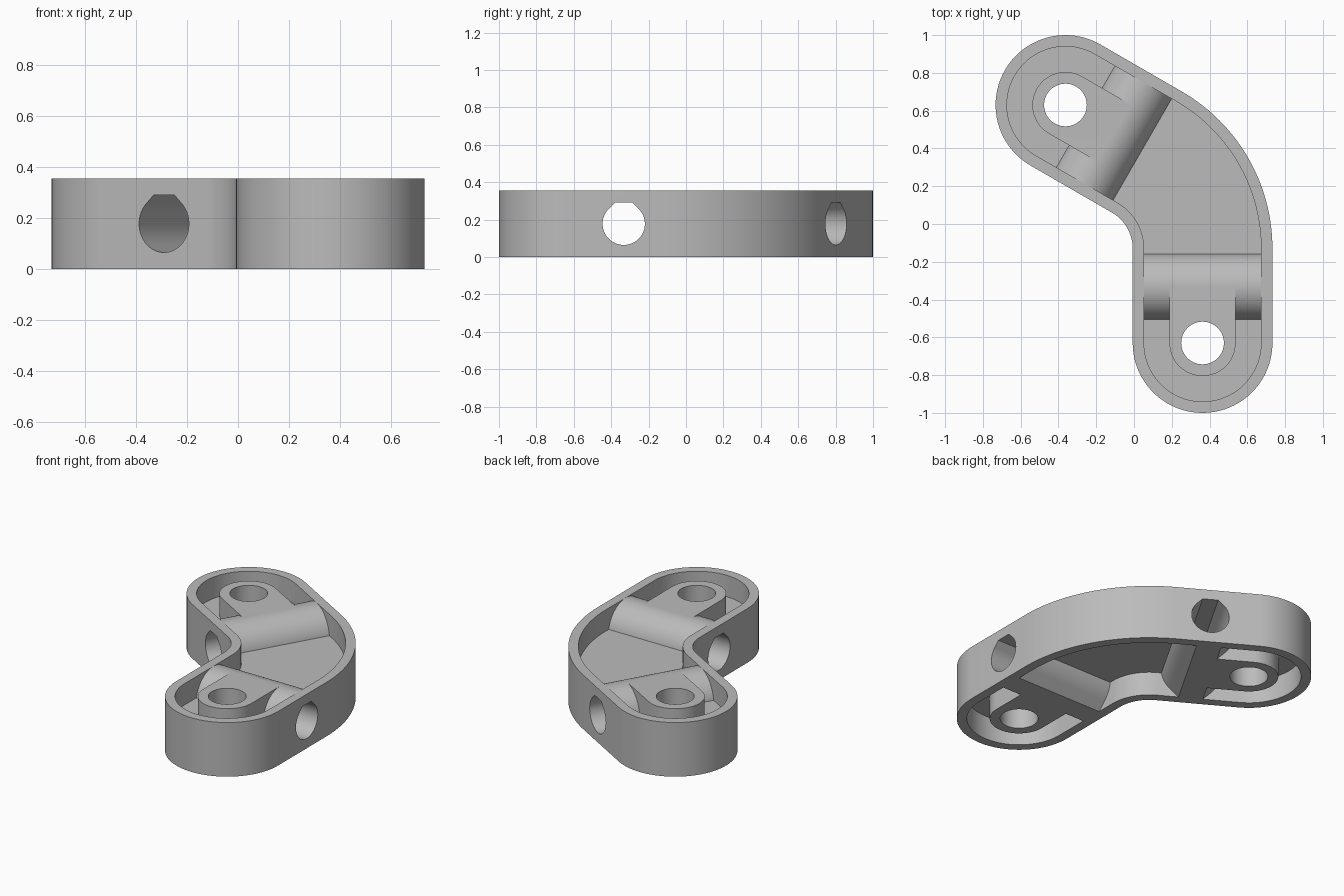
import bpy, bmesh
from math import radians, cos, sin
from mathutils import Matrix, Vector

cube = bpy.data.objects.get("Cube")
if cube:
    bpy.data.objects.remove(cube, do_unlink=True)

HEIGHT = 0.355
MID = HEIGHT / 2
END = Vector((0.363, -0.63))       # pin centre of the front arm
BEND = Vector((-0.227, -0.13))     # centre of the bend
BEND_R = 0.59
OUTER, INNER = 0.37, 0.31          # half widths of the frame wall
BOSS_R, HOLE_R = 0.175, 0.113
CROSS = 0.297                      # distance from pin hole to cross tube

grey = bpy.data.materials.new("light grey")
grey.use_nodes = True
grey.diffuse_color = (0.5, 0.5, 0.5, 1)
grey.node_tree.nodes["Principled BSDF"].inputs["Base Color"].default_value = (0.5, 0.5, 0.5, 1)


def arc(centre, radius, start, end, steps):
    angles = [radians(start + (end - start) * i / steps) for i in range(steps + 1)]
    return [(centre[0] + radius * cos(a), centre[1] + radius * sin(a)) for a in angles]


def outline(half):
    """Bent slot shape with the given half width."""
    return (arc(END, half, 180, 360, 40) + arc(BEND, BEND_R + half, 0, 60, 32)
            + arc(-END, half, 60, 240, 40) + arc(BEND, BEND_R - half, 60, 0, 20))


def prism(name, points, low, high, matrix=Matrix()):
    """Extrude a flat profile from low to high along its local z."""
    bm = bmesh.new()
    base = bm.faces.new([bm.verts.new((x, y, low)) for x, y in points])
    top = bmesh.ops.extrude_face_region(bm, geom=[base])["geom"]
    bmesh.ops.translate(bm, vec=(0, 0, high - low),
                        verts=[v for v in top if isinstance(v, bmesh.types.BMVert)])
    bmesh.ops.transform(bm, matrix=matrix, verts=bm.verts)
    bmesh.ops.recalc_face_normals(bm, faces=bm.faces)
    mesh = bpy.data.meshes.new(name)
    bm.to_mesh(mesh)
    bm.free()
    mesh.materials.append(grey)
    obj = bpy.data.objects.new(name, mesh)
    bpy.context.collection.objects.link(obj)
    return obj


def combine(target, tool, operation):
    """Apply a boolean and discard the tool."""
    mod = target.modifiers.new("join", "BOOLEAN")
    mod.object, mod.operation, mod.solver = tool, operation, "EXACT"
    bpy.context.view_layer.objects.active = target
    bpy.ops.object.modifier_apply(modifier=mod.name)
    bpy.data.objects.remove(tool, do_unlink=True)


# Outer wall and the thin floor halfway up
beam = prism("bent_beam", outline(OUTER), 0, HEIGHT)
combine(beam, prism("pocket", outline(INNER), -0.1, 0.5), "DIFFERENCE")
combine(beam, prism("floor_web", outline(0.34), 0.155, 0.215), "UNION")

# Cross tube profile: round above, sloping to a flat foot below
foot = MID * (2 ** 0.5 - 1)
tube = arc((0, MID), MID, -45, 225, 60) + [(-foot, 0), (foot, 0)]
# Cross hole profile: round with a clipped peak
peak = HOLE_R * (2 ** 0.5 - 1)
tear = arc((0, MID), HOLE_R, 135, 405, 60) + [(peak, MID + HOLE_R), (-peak, MID + HOLE_R)]
# Boss profile: round around the pin, straight back to the tube
boss = arc((0, 0), BOSS_R, 180, 360, 32) + [(BOSS_R, CROSS), (-BOSS_R, CROSS)]

# Maps profile x, y and length onto the arm's y, z and x
sideways = Matrix(((0, 0, 1, 0), (1, 0, 0, CROSS), (0, 1, 0, 0), (0, 0, 0, 1)))
arms = [Matrix.Translation(END.to_3d()),
        Matrix.Translation(-END.to_3d()) @ Matrix.Rotation(radians(-120), 4, "Z")]

for arm in arms:
    combine(beam, prism("cross_tube", tube, -0.34, 0.34, arm @ sideways), "UNION")
    combine(beam, prism("boss", boss, 0, HEIGHT, arm), "UNION")
for arm in arms:
    pin = arc((0, 0), HOLE_R, 0, 352.5, 47)
    combine(beam, prism("pin_hole", pin, -0.1, 0.5, arm), "DIFFERENCE")
    combine(beam, prism("cross_hole", tear, -0.5, 0.5, arm @ sideways), "DIFFERENCE")

# Smooth curves, crisp edges
bpy.ops.object.select_all(action="DESELECT")
beam.select_set(True)
bpy.context.view_layer.objects.active = beam
bpy.ops.object.shade_smooth_by_angle(angle=radians(30))
